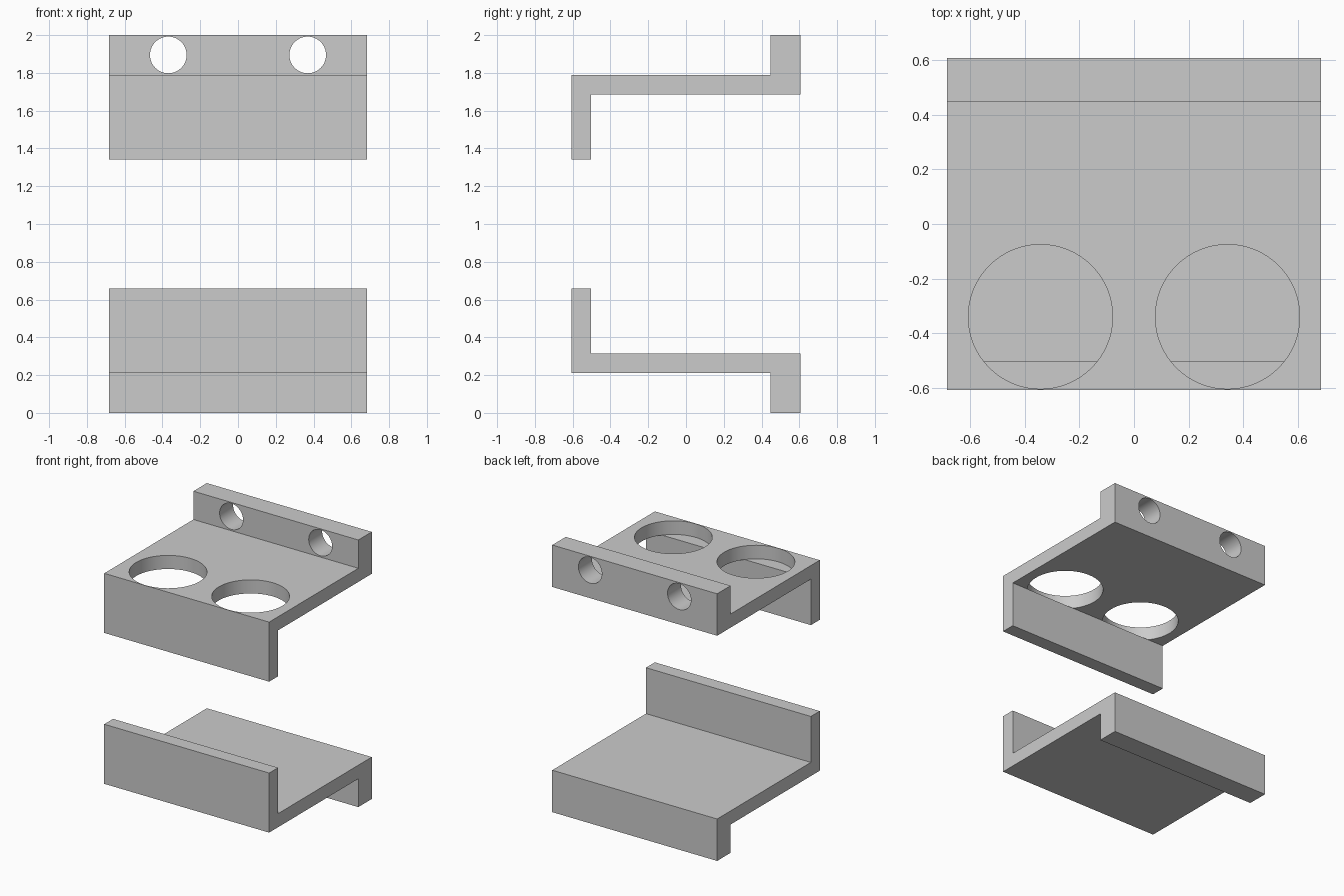
import bpy, bmesh, math
from mathutils import Vector

if "Cube" in bpy.data.objects:
    bpy.data.objects.remove(bpy.data.objects["Cube"])

HALF_X = 0.683
HALF_Y = 0.607
PLATE_TOP, PLATE_BOTTOM = 1.788, 1.686
SEGMENTS = 64


def add_prism(bm, points, offset):
    """Extrude a closed loop of points along an offset."""
    face = bm.faces.new([bm.verts.new(p) for p in points])
    result = bmesh.ops.extrude_face_region(bm, geom=[face], use_keep_orig=True)
    for v in result["geom"]:
        if isinstance(v, bmesh.types.BMVert):
            v.co += Vector(offset)


def circle(radius):
    for i in range(SEGMENTS):
        a = 2 * math.pi * i / SEGMENTS
        yield radius * math.cos(a), radius * math.sin(a)


def make_object(name, bm, flip):
    # the lower bracket is the upper one mirrored about z = 1
    if flip:
        for v in bm.verts:
            v.co.z = 2 - v.co.z
    bmesh.ops.recalc_face_normals(bm, faces=bm.faces[:])
    mesh = bpy.data.meshes.new(name)
    bm.to_mesh(mesh)
    bm.free()
    obj = bpy.data.objects.new(name, mesh)
    bpy.context.collection.objects.link(obj)
    return obj


def make_bracket(name, flip):
    # stepped plate with a front lip and a rear mounting flange
    profile = [(-HALF_Y, 1.342), (-0.502, 1.342), (-0.502, PLATE_BOTTOM),
               (HALF_Y, PLATE_BOTTOM), (HALF_Y, 2.0), (0.448, 2.0),
               (0.448, PLATE_TOP), (-HALF_Y, PLATE_TOP)]
    bm = bmesh.new()
    add_prism(bm, [(-HALF_X, y, z) for y, z in profile], (2 * HALF_X, 0, 0))
    bracket = make_object(name, bm, flip)

    # large holes stop at the plate underside; small ones pierce the flange
    bm = bmesh.new()
    for side in (-1, 1):
        add_prism(bm, [(side * 0.342 + u, -0.339 + v, PLATE_BOTTOM)
                       for u, v in circle(0.264)], (0, 0, 0.15))
        add_prism(bm, [(side * 0.369 + u, 0.4, 1.895 + v)
                       for u, v in circle(0.097)], (0, 0.3, 0))
    cutter = make_object(name + "_hole_cutter", bm, flip)
    cutter.hide_render = True

    mod = bracket.modifiers.new("holes", 'BOOLEAN')
    mod.operation = 'DIFFERENCE'
    mod.solver = 'EXACT'
    mod.object = cutter
    bpy.ops.object.select_all(action='DESELECT')
    bracket.select_set(True)
    bpy.context.view_layer.objects.active = bracket
    bpy.ops.object.modifier_apply(modifier=mod.name)
    bpy.data.objects.remove(cutter)
    bpy.ops.object.shade_smooth_by_angle(angle=math.radians(30))


make_bracket("upper_bracket", False)
make_bracket("lower_bracket", True)
